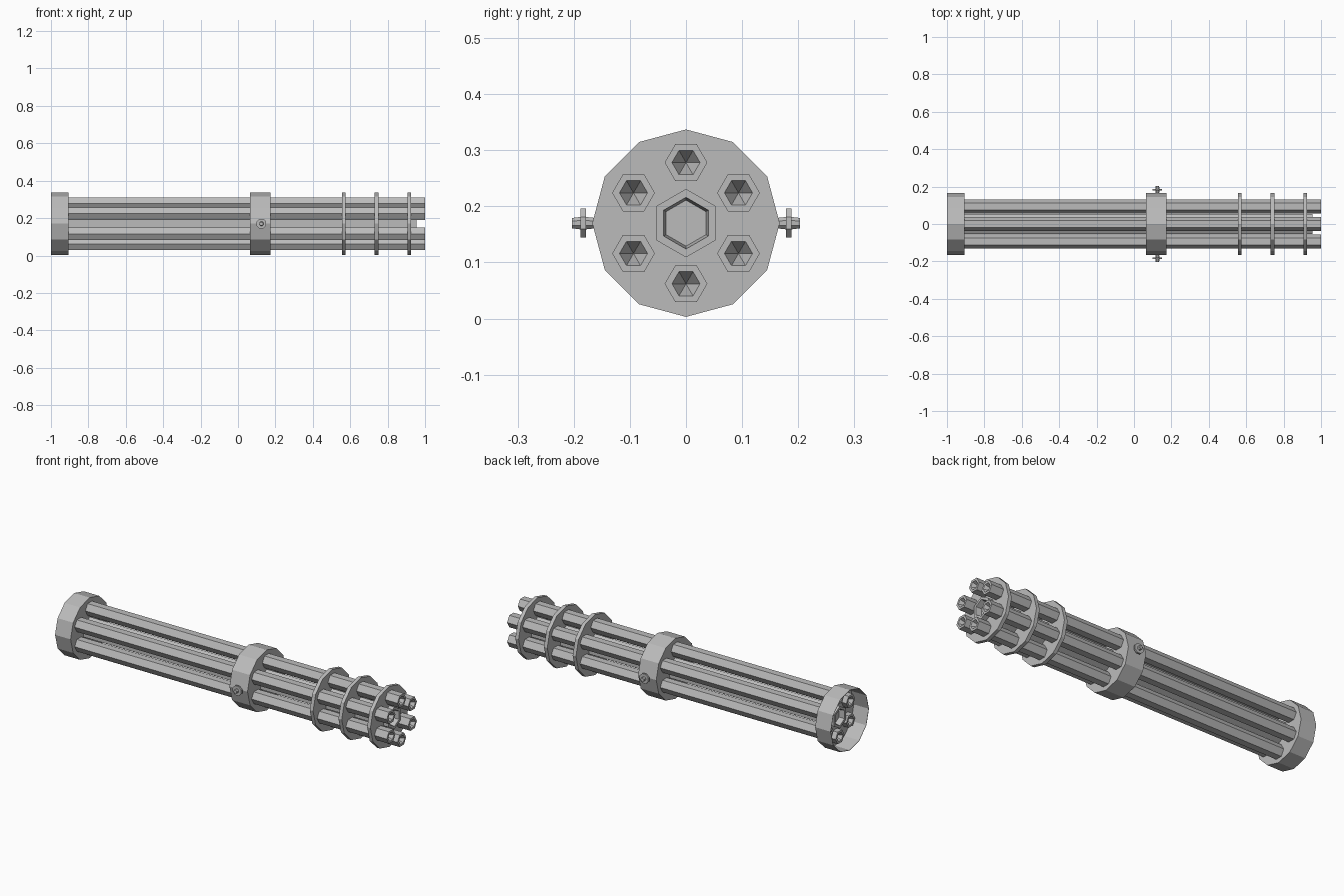
import bpy, bmesh
from math import sin, cos, pi
from mathutils import Matrix, Vector

cube = bpy.data.objects.get("Cube")
if cube:
    bpy.data.objects.remove(cube, do_unlink=True)

AXIS_Z = 0.17
RADIUS = 0.167

steel = bpy.data.materials.new("steel grey")
steel.use_nodes = True
steel.diffuse_color = (0.5, 0.5, 0.5, 1)
steel.node_tree.nodes["Principled BSDF"].inputs["Base Color"].default_value = (0.5, 0.5, 0.5, 1)


def lathe(name, profile, sides, location, phase=0.0, turn=0.0):
    """Spin (x, radius) points about the x axis, flat shaded."""
    bm = bmesh.new()
    rings = []
    for x, r in profile:
        rings.append([bm.verts.new((x, r * cos(phase + 2 * pi * i / sides),
                                    r * sin(phase + 2 * pi * i / sides)))
                      for i in range(sides)])
    for a, b in zip(rings, rings[1:]):
        for i in range(sides):
            j = (i + 1) % sides
            bm.faces.new((a[i], a[j], b[j], b[i]))
    bmesh.ops.remove_doubles(bm, verts=bm.verts, dist=1e-5)
    bmesh.ops.recalc_face_normals(bm, faces=bm.faces)
    bm.transform(Matrix.Translation(Vector(location)) @ Matrix.Rotation(turn, 4, "Z"))
    mesh = bpy.data.meshes.new(name)
    bm.to_mesh(mesh)
    bm.free()
    mesh.materials.append(steel)
    obj = bpy.data.objects.new(name, mesh)
    bpy.context.collection.objects.link(obj)
    return obj


def disc(name, x0, x1):
    lathe(name, [(x0, 0), (x0, RADIUS), (x1, RADIUS), (x1, 0)], 12, (0, 0, AXIS_Z))


# Hollow rear cap, open at the back
lathe("rear_cap", [(-0.905, 0), (-0.905, RADIUS), (-1, RADIUS),
                   (-1, 0.165), (-0.909, 0.165), (-0.909, 0)], 12, (0, 0, AXIS_Z))

# Middle band and the three thin clamp rings
disc("middle_band", 0.065, 0.175)
for n, x in enumerate((0.555, 0.73, 0.905)):
    disc(f"clamp_ring_{n + 1}", x, x + 0.02)

# Six barrels with conical bores
bore = [(-0.89, 0), (-0.94, 0.025), (-0.94, 0.038), (1, 0.038), (1, 0.025), (0.95, 0)]
for n in range(6):
    a = pi / 2 + n * pi / 3
    lathe(f"barrel_{n + 1}", bore, 6, (0, 0.108 * cos(a), AXIS_Z + 0.108 * sin(a)))

# Central shaft with a shallow socket in each end
lathe("central_shaft", [(-0.91, 0), (-0.91, 0.041), (-0.94, 0.046), (-0.94, 0.061),
                        (0.955, 0.061), (0.955, 0.046), (0.925, 0.041), (0.925, 0)],
      6, (0, 0, AXIS_Z), phase=pi / 2)

# Side pins with a flange
pin = [(0.155, 0), (0.155, 0.009), (0.178, 0.012), (0.178, 0.028), (0.188, 0.028),
       (0.188, 0.012), (0.203, 0.01), (0.203, 0)]
for side, turn in (("left_side", pi / 2), ("right_side", -pi / 2)):
    lathe(f"{side}_pin", pin, 8, (0.125, 0, AXIS_Z), phase=pi / 8, turn=turn)
